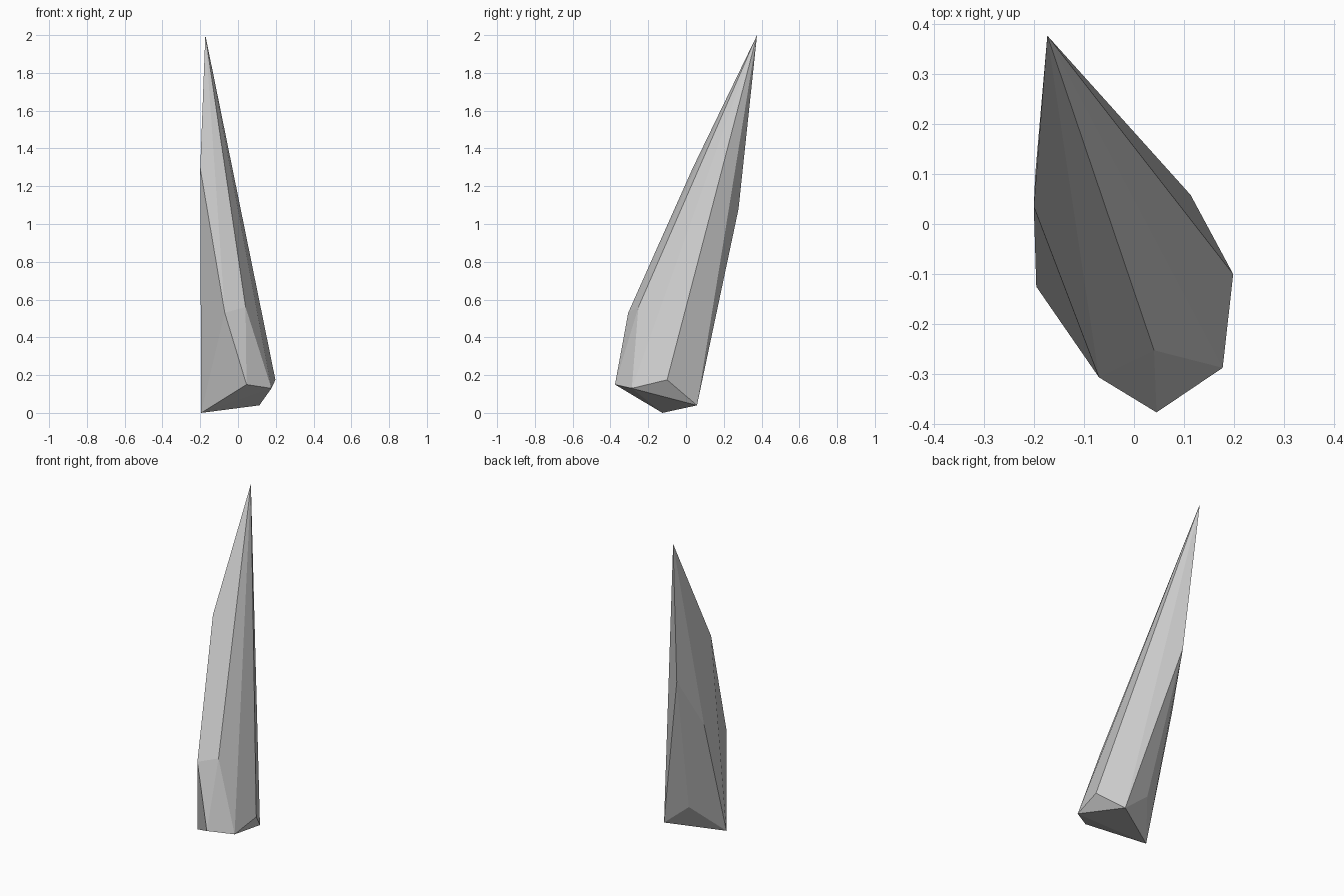
import bpy, bmesh

if "Cube" in bpy.data.objects:
    bpy.data.objects.remove(bpy.data.objects["Cube"])

# Crystal shard: corner points wrapped in a convex hull
tip = [(-0.173, 0.376, 2.0)]
shoulders = [(-0.2, 0.035, 1.295), (-0.13, 0.278, 1.08), (-0.197, 0.1, 0.755),
             (0.04, -0.252, 0.56), (-0.07, -0.306, 0.53)]
base = [(-0.195, -0.125, 0.0), (0.045, -0.376, 0.15), (0.177, -0.287, 0.13),
        (0.198, -0.1, 0.175), (0.113, 0.058, 0.04), (-0.056, 0.051, 0.18)]

bm = bmesh.new()
for p in tip + shoulders + base:
    bm.verts.new(p)
res = bmesh.ops.convex_hull(bm, input=bm.verts[:])
loose = [v for v in bm.verts if not v.link_faces]
bmesh.ops.delete(bm, geom=loose, context='VERTS')
bmesh.ops.recalc_face_normals(bm, faces=bm.faces[:])

mesh = bpy.data.meshes.new("crystal_shard")
bm.to_mesh(mesh)
bm.free()
shard = bpy.data.objects.new("crystal_shard", mesh)
bpy.context.collection.objects.link(shard)
